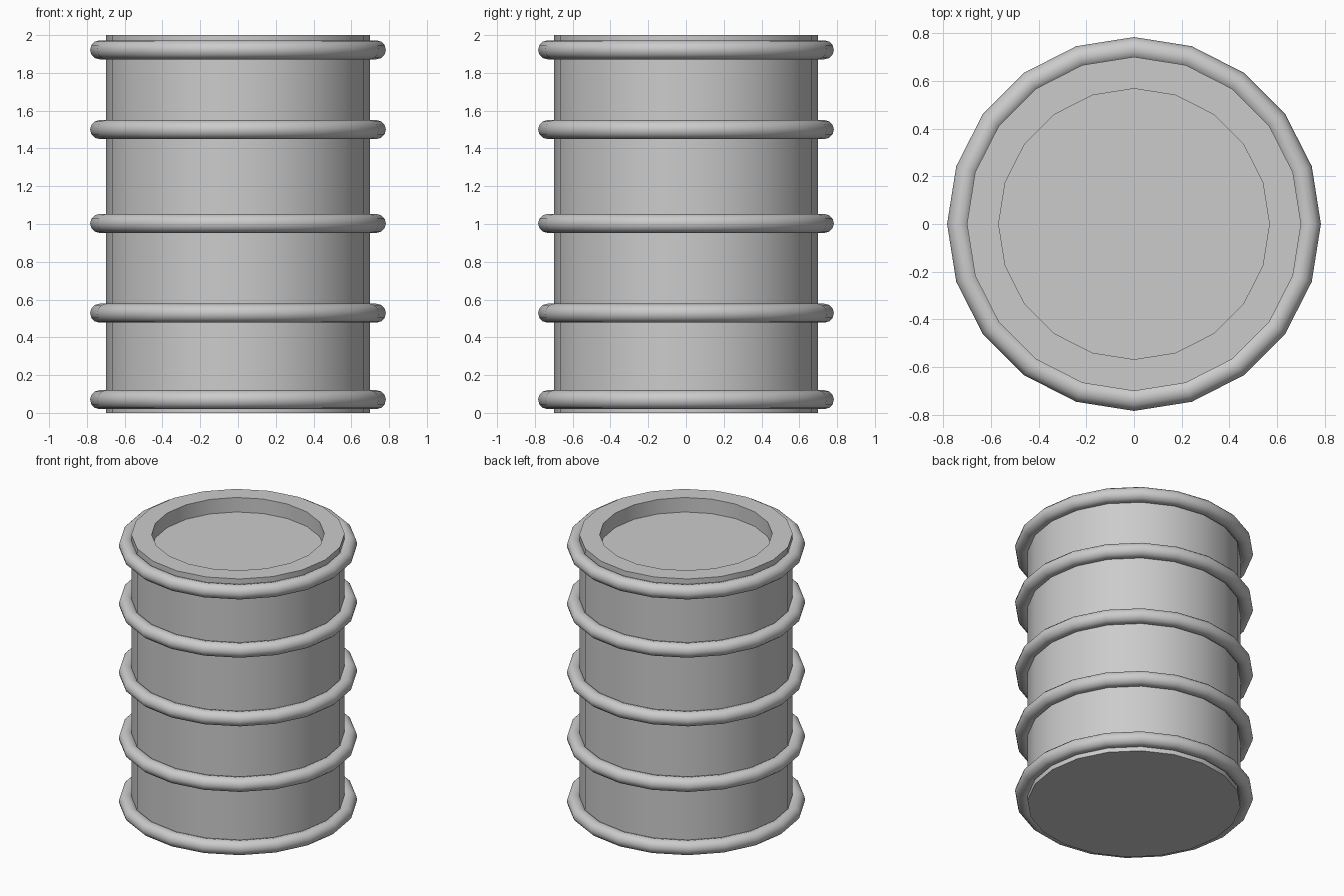
import bpy, bmesh, math

if "Cube" in bpy.data.objects:
    bpy.data.objects.remove(bpy.data.objects["Cube"])

SIDES = 20
ANGLE = math.radians(35)


def smooth(obj):
    bpy.ops.object.select_all(action='DESELECT')
    obj.select_set(True)
    bpy.context.view_layer.objects.active = obj
    bpy.ops.object.shade_smooth_by_angle(angle=ANGLE)


# Drum body: closed cylinder with a recessed lid
bpy.ops.mesh.primitive_cylinder_add(vertices=SIDES, radius=0.7, depth=2, location=(0, 0, 1))
body = bpy.context.object
body.name = "drum_body"
bm = bmesh.new()
bm.from_mesh(body.data)
lid = max(bm.faces, key=lambda f: f.calc_center_median().z)
bmesh.ops.inset_region(bm, faces=[lid], thickness=0.133)
ring = bmesh.ops.extrude_discrete_faces(bm, faces=[lid])["faces"]
bmesh.ops.translate(bm, verts=ring[0].verts[:], vec=(0, 0, -0.105))
bmesh.ops.recalc_face_normals(bm, faces=bm.faces)
bm.to_mesh(body.data)
bm.free()
smooth(body)

# Five reinforcing hoops
for i, z in enumerate((0.07, 0.528, 1.003, 1.5, 1.922)):
    bpy.ops.mesh.primitive_torus_add(major_segments=SIDES, minor_segments=12,
                                     major_radius=0.733, minor_radius=0.05,
                                     location=(0, 0, z))
    hoop = bpy.context.object
    hoop.name = f"hoop_{i + 1}"
    smooth(hoop)
